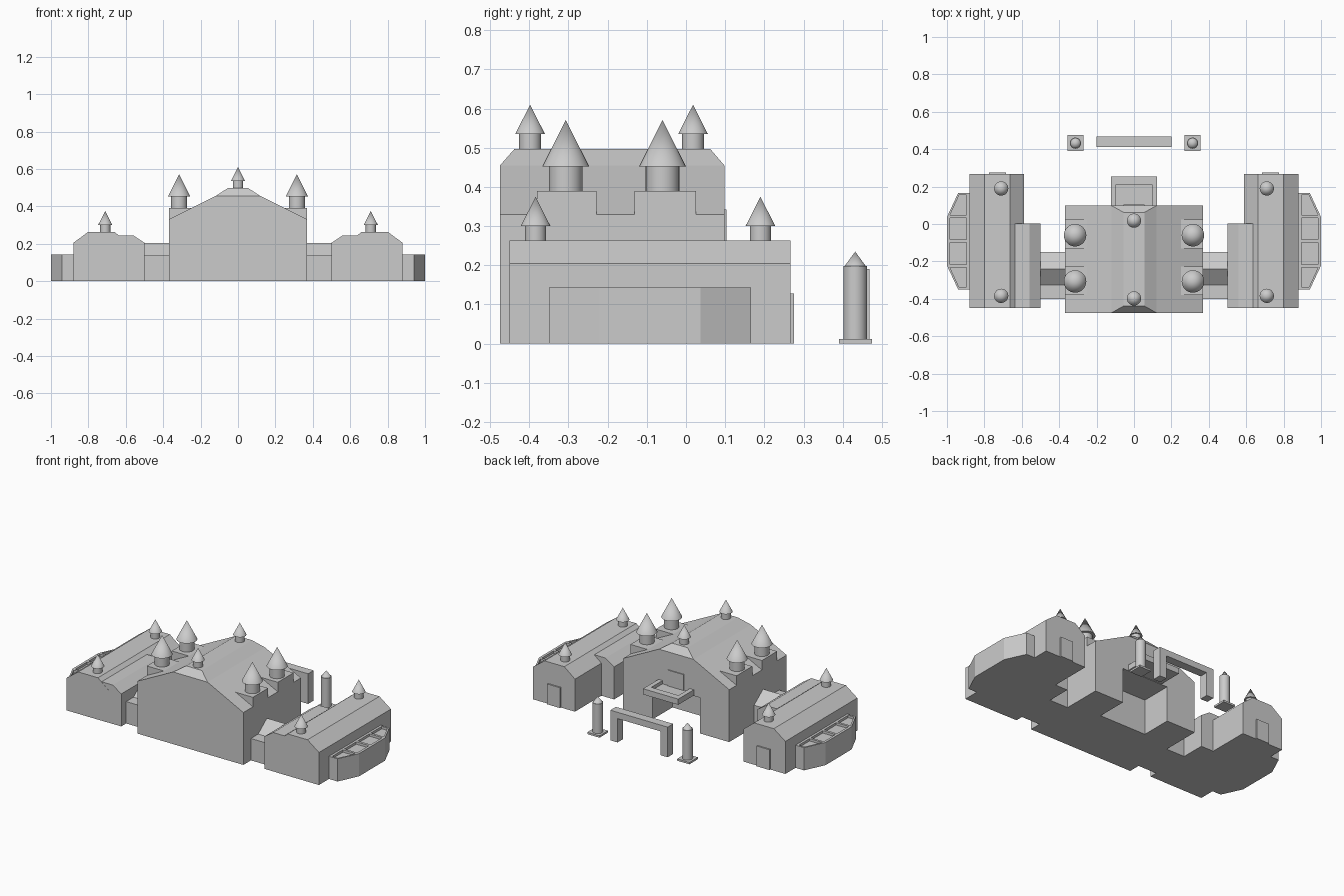
import bpy, bmesh, math

if "Cube" in bpy.data.objects:
    bpy.data.objects.remove(bpy.data.objects["Cube"])


def finish(name, bm):
    bmesh.ops.recalc_face_normals(bm, faces=bm.faces)
    me = bpy.data.meshes.new(name)
    bm.to_mesh(me)
    bm.free()
    ob = bpy.data.objects.new(name, me)
    bpy.context.collection.objects.link(ob)
    return ob


def box(name, x0, x1, y0, y1, z0, z1):
    return prism(name, [(x0, y0), (x1, y0), (x1, y1), (x0, y1)], z0, z1, "z")


def prism(name, pts, a, b, axis):
    """Extrude a 2D profile from a to b along an axis."""
    put = {"x": lambda p, t: (t, p[0], p[1]),
           "y": lambda p, t: (p[0], t, p[1]),
           "z": lambda p, t: (p[0], p[1], t)}[axis]
    bm = bmesh.new()
    lo = [bm.verts.new(put(p, a)) for p in pts]
    hi = [bm.verts.new(put(p, b)) for p in pts]
    n = len(pts)
    bm.faces.new(lo)
    bm.faces.new(hi)
    for i in range(n):
        j = (i + 1) % n
        bm.faces.new((lo[i], lo[j], hi[j], hi[i]))
    return finish(name, bm)


def cut(ob, cutter):
    m = ob.modifiers.new("cut", "BOOLEAN")
    m.operation = "DIFFERENCE"
    m.solver = "EXACT"
    m.object = cutter
    cutter.hide_render = True
    cutter.hide_viewport = True
    cutter.display_type = "WIRE"


def spin(name, x, y, profile, seg=32):
    """Lathe an (r, z) profile about a vertical axis at x, y."""
    bm = bmesh.new()
    vs = [bm.verts.new((x + r, y, z)) for r, z in profile]
    es = [bm.edges.new(p) for p in zip(vs, vs[1:])]
    bmesh.ops.spin(bm, geom=vs + es, cent=(x, y, 0), axis=(0, 0, 1),
                   angle=math.tau, steps=seg)
    bmesh.ops.remove_doubles(bm, verts=bm.verts, dist=1e-5)
    ob = finish(name, bm)
    bpy.ops.object.select_all(action="DESELECT")
    ob.select_set(True)
    bpy.context.view_layer.objects.active = ob
    bpy.ops.object.shade_smooth_by_angle(angle=math.radians(35))
    return ob


def turret(name, x, y, r, rc, z0, z1, z2):
    return spin(name, x, y, [(0, z0 - .02), (r, z0 - .02), (r, z1), (rc, z1), (0, z2)])


# Central hall with recessed entrance
hall = prism("central_hall", [(-.37, 0), (.37, 0), (.37, .33), (.12, .455),
                              (-.12, .455), (-.37, .33)], -.475, .098, "y")
cut(hall, box("entrance_cutter", -.165, .165, -.1, .2, -.1, .225))

# Hipped cap along the hall ridge
bm = bmesh.new()
for x, y0, y1, z in ((.12, -.475, .098, .455), (.055, -.438, .062, .497)):
    for s in (-1, 1):
        bm.verts.new((s * x, y0, z))
        bm.verts.new((s * x, y1, z))
bmesh.ops.convex_hull(bm, input=bm.verts)
bmesh.ops.dissolve_limit(bm, angle_limit=.01, verts=bm.verts, edges=bm.edges)
finish("hall_ridge_cap", bm)
for y in (-.398, .018):
    turret("ridge_turret", 0, y, .028, .038, .497, .535, .61)

# Window and balcony above the entrance
box("upper_window", -.055, .055, .095, .104, .24, .343)
box("balcony_floor", -.123, .123, .095, .253, .228, .243)
box("balcony_front_rail", -.123, .123, .21, .253, .243, .264)

for s in (-1, 1):
    def X(a, b):
        return sorted((s * a, s * b))

    box("balcony_side_rail", *X(.095, .123), .095, .21, .243, .264)

    # Dormer blocks carrying the large turrets
    for y0, y1, yc in ((-.38, -.228, -.307), (-.132, .025, -.06)):
        box("dormer_block", *X(.245, .37), y0, y1, .3, .39)
        turret("hall_turret", s * .315, yc, .043, .06, .39, .452, .571)

    # Link between hall and wing
    box("link_walls", *X(.36, .51), -.40, -.15, 0, .138)
    prism("link_roof", [(-.33, .136), (-.24, .205), (-.15, .138)],
          s * .36, s * .51, "x")

    # Wing and its lower inner annex
    prism("wing", [(s * x, z) for x, z in ((.588, 0), (.588, .205), (.662, .264),
          (.80, .264), (.88, .205), (.88, 0))], -.45, .267, "y")
    prism("wing_annex", [(s * x, z) for x, z in ((.50, 0), (.50, .205), (.56, .245),
          (.637, .245), (.637, 0))], -.449, .003, "y")
    for y in (-.384, .19):
        turret("wing_turret", s * .71, y, .027, .038, .264, .30, .375)
    box("wing_door", *X(.685, .775), .26, .276, 0, .128)

    # Side bay with sunken roof panels
    bay = prism("side_bay", [(s * x, y) for x, y in ((.87, -.35), (.94, -.35), (1, -.222),
                (1, .037), (.94, .166), (.87, .166))], 0, .143, "z")
    panels = ([(.895, -.338), (.935, -.338), (.984, -.232), (.895, -.232)],
              [(.895, -.217), (.984, -.217), (.984, -.1), (.895, -.1)],
              [(.895, -.084), (.984, -.084), (.984, .032), (.895, .032)],
              [(.895, .047), (.984, .047), (.935, .154), (.895, .154)])
    for p in panels:
        cut(bay, prism("bay_panel_cutter", [(s * x, y) for x, y in p], .128, .2, "z"))

    # Gate leg and free-standing column
    box("gate_leg", *X(.15, .2), .413, .468, 0, .15)
    box("column_base", *X(.271, .356), .39, .475, 0, .012)
    spin("column", s * .313, .432, [(0, .01), (.03, .01), (.03, .198),
                                    (.027, .198), (0, .235)])

box("gate_beam", -.2, .2, .413, .468, .15, .19)
